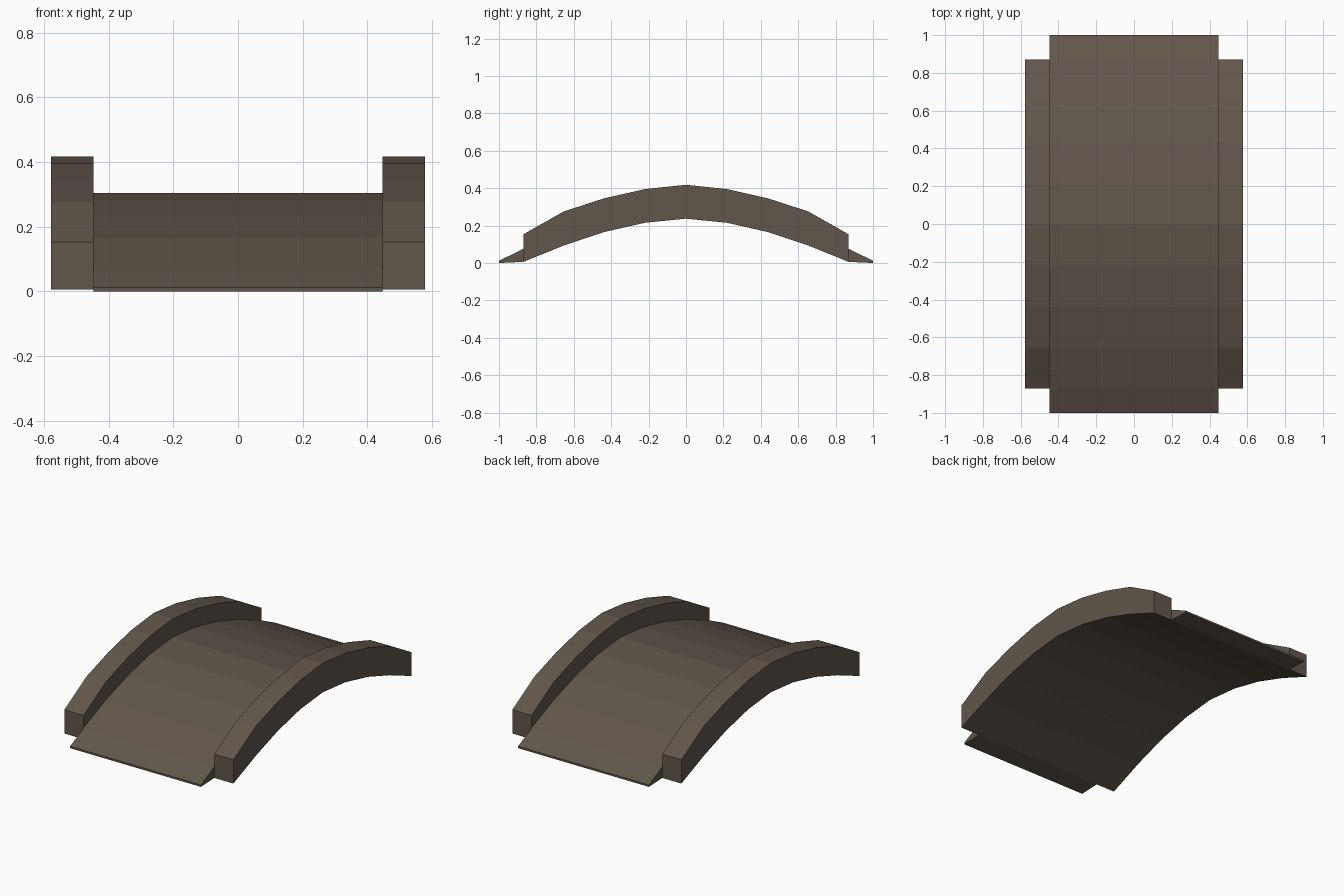
import bpy, bmesh

if "Cube" in bpy.data.objects:
    bpy.data.objects.remove(bpy.data.objects["Cube"])

# Half profiles of the arch: (y, deck underside, deck top, rail top)
ARCH = [(0, .237, .305, .418), (.22, .215, .283, .395), (.44, .165, .234, .345),
        (.655, .093, .165, .275), (.87, .006, .075, .153)]
RAMP_TIP = (1.0, 0.0, .012)

stone = bpy.data.materials.new("stone")
stone.diffuse_color = (.12, .093, .07, 1)
stone.use_nodes = True
stone.node_tree.nodes["Principled BSDF"].inputs["Base Color"].default_value = stone.diffuse_color


def mirrored(half):
    """Full span from a centre-to-end half profile."""
    return [(-y, a, b) for y, a, b in half[:0:-1]] + half


def arch_strip(name, x0, x1, half):
    """Sweep (y, bottom, top) stations between two x planes as a closed strip."""
    bm = bmesh.new()
    rings = [[bm.verts.new(p) for p in ((x0, y, a), (x1, y, a), (x1, y, b), (x0, y, b))]
             for y, a, b in mirrored(half)]
    for r, s in zip(rings, rings[1:]):
        for i in range(4):
            j = (i + 1) % 4
            bm.faces.new((r[i], r[j], s[j], s[i]))
    bm.faces.new(rings[0])
    bm.faces.new(rings[-1])
    bmesh.ops.recalc_face_normals(bm, faces=bm.faces)
    mesh = bpy.data.meshes.new(name)
    bm.to_mesh(mesh)
    bm.free()
    mesh.materials.append(stone)
    obj = bpy.data.objects.new(name, mesh)
    bpy.context.collection.objects.link(obj)


# Walkway with thin ramp tips
arch_strip("deck", -.447, .447, [(y, a, d) for y, a, d, r in ARCH] + [RAMP_TIP])

# Raised side parapets
rail = [(y, a, r) for y, a, d, r in ARCH]
for side, x0, x1 in (("left", -.578, -.447), ("right", .447, .578)):
    arch_strip(side + "_parapet", x0, x1, rail)
